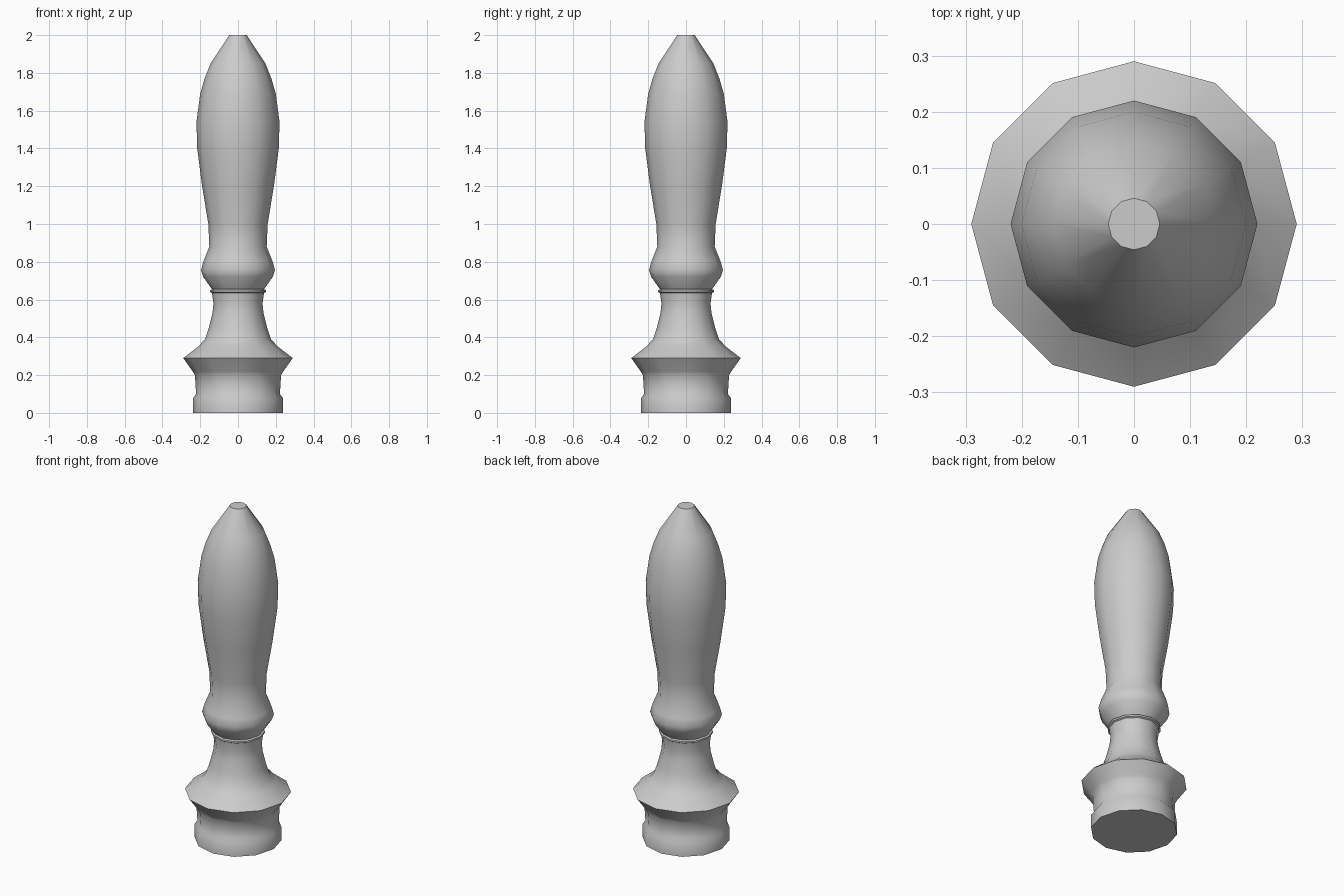
import bpy
import bmesh
from math import cos, sin, tau, radians

SIDES = 12

cube = bpy.data.objects.get("Cube")
if cube:
    bpy.data.objects.remove(cube, do_unlink=True)

grey = bpy.data.materials.new("plain grey")
grey.use_nodes = True
colour = (0.6, 0.6, 0.6, 1)
grey.diffuse_color = colour
grey.node_tree.nodes["Principled BSDF"].inputs["Base Color"].default_value = colour


def lathe(name, profile):
    """Turn a (radius, height) profile around z and close both ends."""
    bm = bmesh.new()
    rings = [[bm.verts.new((r * cos(tau * i / SIDES), r * sin(tau * i / SIDES), z))
              for i in range(SIDES)] for r, z in profile]
    for low, high in zip(rings, rings[1:]):
        for i in range(SIDES):
            j = (i + 1) % SIDES
            bm.faces.new((low[i], low[j], high[j], high[i]))
    bm.faces.new(rings[0][::-1])
    bm.faces.new(rings[-1])
    mesh = bpy.data.meshes.new(name)
    bm.to_mesh(mesh)
    bm.free()
    mesh.materials.append(grey)
    obj = bpy.data.objects.new(name, mesh)
    bpy.context.collection.objects.link(obj)
    bpy.ops.object.select_all(action="DESELECT")
    obj.select_set(True)
    bpy.context.view_layer.objects.active = obj
    bpy.ops.object.shade_smooth_by_angle(angle=radians(40))
    return obj


# Base foot, groove and flared rim
foot = [(0.237, 0), (0.237, 0.08), (0.222, 0.1), (0.228, 0.2), (0.24, 0.22), (0.29, 0.29)]
# Shoulder sweeping up to the narrow neck and its thin ring
neck = [(0.212, 0.35), (0.175, 0.39), (0.155, 0.45), (0.135, 0.53), (0.13, 0.58),
        (0.138, 0.635), (0.147, 0.64), (0.147, 0.65), (0.138, 0.655)]
# Rounded collar
collar = [(0.184, 0.72), (0.196, 0.755), (0.184, 0.8), (0.152, 0.88)]
# Swelling body that tapers to a small flat tip
body = [(0.157, 1.0), (0.19, 1.2), (0.216, 1.4), (0.22, 1.54), (0.2, 1.69),
        (0.177, 1.77), (0.145, 1.85), (0.046, 2.0)]

lathe("turned_finial", foot + neck + collar + body)
